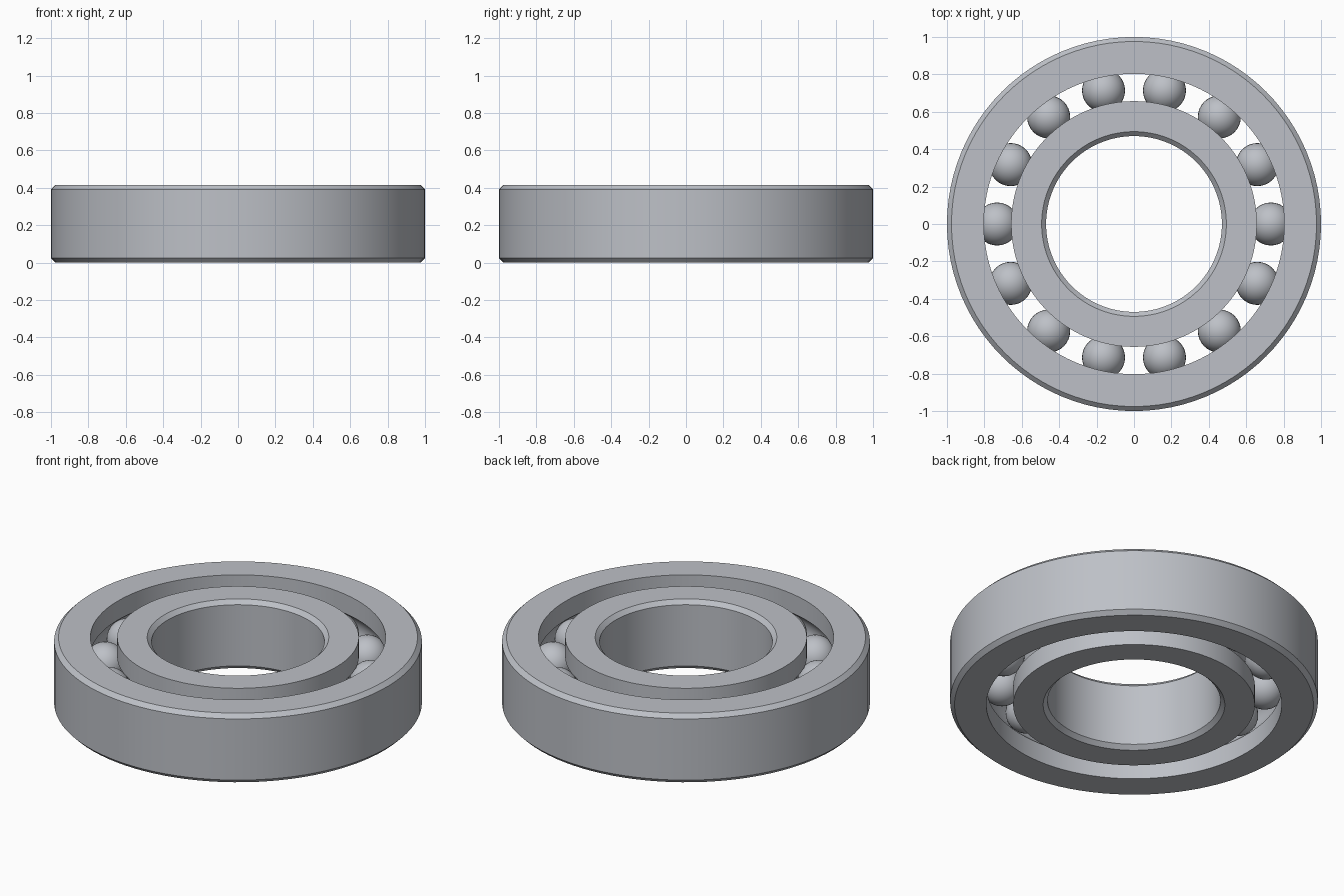
import bpy, bmesh, math
from mathutils import Matrix

if "Cube" in bpy.data.objects:
    bpy.data.objects.remove(bpy.data.objects["Cube"])

HEIGHT = 0.415
MID = HEIGHT / 2
PITCH = 0.732        # radius of the circle of balls
BALL_R = 0.115
GROOVE_R = 0.117
BALLS = 14
SEGMENTS = 96
CHAMFER = 0.024

steel = bpy.data.materials.new("steel grey")
steel.use_nodes = True
colour = (0.51, 0.53, 0.57, 1)
steel.diffuse_color = colour
steel.node_tree.nodes["Principled BSDF"].inputs["Base Color"].default_value = colour


def finish(name, bm, angle):
    bmesh.ops.recalc_face_normals(bm, faces=bm.faces)
    mesh = bpy.data.meshes.new(name)
    bm.to_mesh(mesh)
    bm.free()
    mesh.materials.append(steel)
    obj = bpy.data.objects.new(name, mesh)
    bpy.context.collection.objects.link(obj)
    bpy.ops.object.select_all(action="DESELECT")
    obj.select_set(True)
    bpy.context.view_layer.objects.active = obj
    bpy.ops.object.shade_smooth_by_angle(angle=math.radians(angle))
    return obj


def ring(name, plain, race):
    """Lathe a ring: chamfered plain wall, ball groove in the race wall."""
    side = 1 if plain > race else -1
    profile = [(race, 0), (plain - side * CHAMFER, 0), (plain, CHAMFER),
               (plain, HEIGHT - CHAMFER), (plain - side * CHAMFER, HEIGHT),
               (race, HEIGHT)]
    half = math.acos(abs(race - PITCH) / GROOVE_R)
    steps = 12
    for i in range(steps + 1):
        a = half - 2 * half * i / steps
        profile.append((PITCH + side * GROOVE_R * math.cos(a),
                        MID + GROOVE_R * math.sin(a)))
    bm = bmesh.new()
    loops = []
    for s in range(SEGMENTS):
        t = math.tau * s / SEGMENTS
        loops.append([bm.verts.new((r * math.cos(t), r * math.sin(t), z))
                      for r, z in profile])
    n = len(profile)
    for s in range(SEGMENTS):
        a, b = loops[s], loops[(s + 1) % SEGMENTS]
        for i in range(n):
            j = (i + 1) % n
            bm.faces.new((a[i], a[j], b[j], b[i]))
    return finish(name, bm, 25)


# Outer and inner races
ring("outer_ring", 1.0, 0.803)
ring("inner_ring", 0.47, 0.657)

# Balls
for k in range(BALLS):
    t = math.tau * k / BALLS
    bm = bmesh.new()
    place = Matrix.Translation((PITCH * math.cos(t), PITCH * math.sin(t), MID))
    bmesh.ops.create_uvsphere(bm, u_segments=32, v_segments=16,
                              radius=BALL_R, matrix=place)
    finish(f"ball_{k + 1}", bm, 60)
